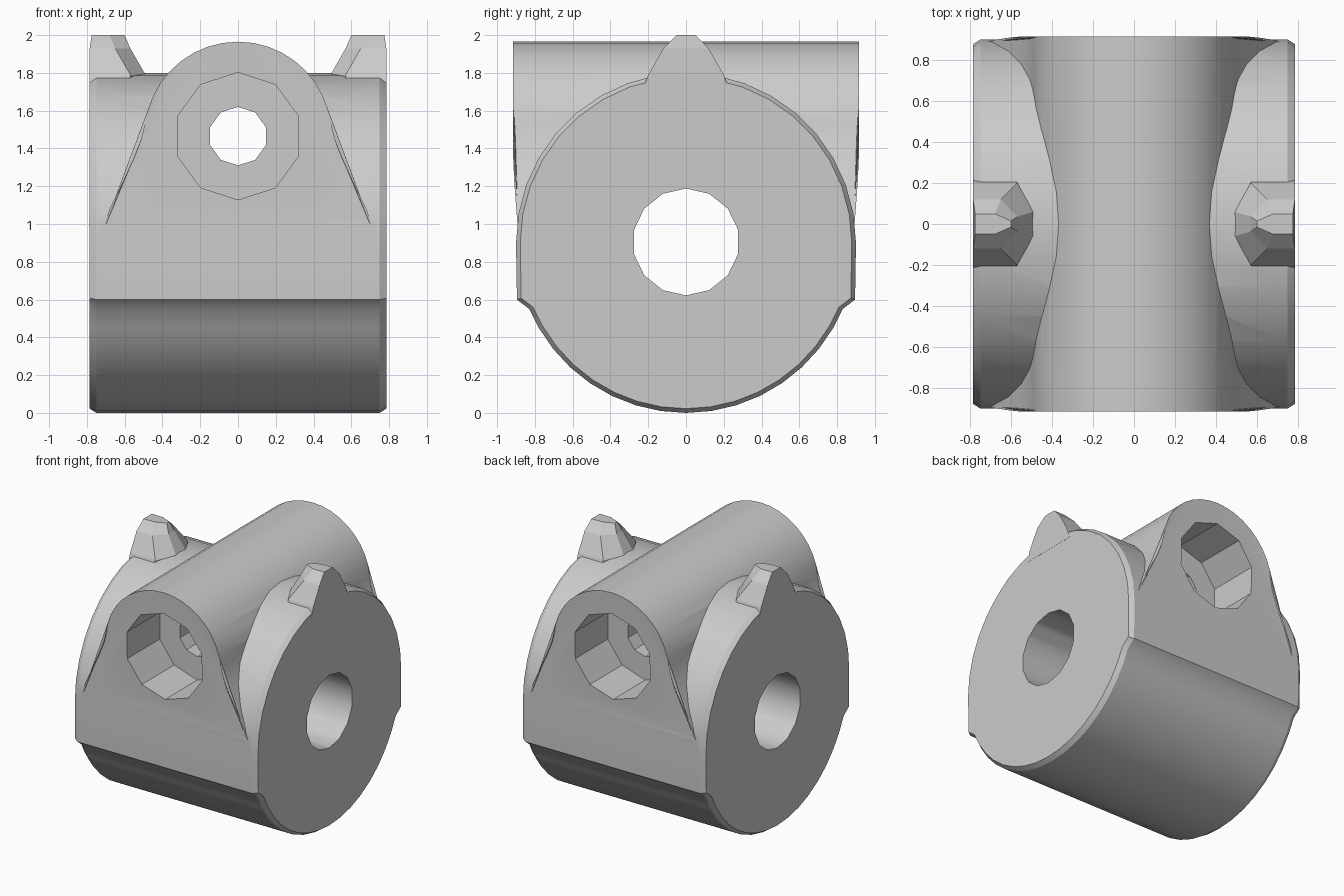
import bpy, bmesh
from math import sin, cos, radians, tau
from mathutils import Vector

cube = bpy.data.objects.get("Cube")
if cube:
    bpy.data.objects.remove(cube)

grey = bpy.data.materials.new("plain grey")
grey.use_nodes = True
colour = (0.6, 0.6, 0.6, 1)
grey.diffuse_color = colour
grey.node_tree.nodes["Principled BSDF"].inputs["Base Color"].default_value = colour


def loft(name, rings):
    """Skin a list of equal-length point rings and cap both ends."""
    bm = bmesh.new()
    loops = [[bm.verts.new(p) for p in ring] for ring in rings]
    n = len(loops[0])
    for a, b in zip(loops, loops[1:]):
        for i in range(n):
            j = (i + 1) % n
            bm.faces.new((a[i], a[j], b[j], b[i]))
    caps = [bm.faces.new(loops[0]), bm.faces.new(loops[-1])]
    bmesh.ops.triangulate(bm, faces=caps)
    bmesh.ops.recalc_face_normals(bm, faces=bm.faces)
    mesh = bpy.data.meshes.new(name)
    bm.to_mesh(mesh)
    bm.free()
    mesh.materials.append(grey)
    obj = bpy.data.objects.new(name, mesh)
    bpy.context.collection.objects.link(obj)
    return obj


def arc(r, centre, start, end, steps):
    angles = [radians(start + (end - start) * i / steps) for i in range(steps + 1)]
    return [(r * cos(a), centre + r * sin(a)) for a in angles]


def circle(r, centre, n):
    return [(r * sin(tau * i / n), centre + r * cos(tau * i / n)) for i in range(n)]


def along_x(x, section):
    return [(x, y, z) for y, z in section]


def along_y(y, section):
    return [(x, y, z) for x, z in section]


# Drum body: round top, upright flanks, small step, round belly
flank = [(0.895, 0.6), (0.83, 0.55)]
section = (arc(0.9, 0.9, 0, 180, 18) + [(-y, z) for y, z in flank]
           + arc(0.9, 0.9, 210, 330, 14) + flank[::-1])
inner = [(y * 0.975, 0.9 + (z - 0.9) * 0.975) for y, z in section]
body = loft("drum_body", [along_x(-0.785, inner), along_x(-0.75, section),
                          along_x(0.75, section), along_x(0.785, inner)])

# Cross tube with flared skirt that fades into the drum
skirt = [(0.51, 1.45), (0.55, 1.35), (0.61, 1.22), (0.68, 1.08), (0.74, 0.9)]
tube_section = ([(-x, z) for x, z in skirt[::-1]] + arc(0.495, 1.47, 174, 6, 18) + skirt)


def tube_end(side):
    return [(x, side * (0.915 - 0.03 * max(0, min(1, (1.3 - z) / 0.4))), z)
            for x, z in tube_section]


tube = loft("cross_tube", [tube_end(-1), tube_end(1)])

# Cutters: axle bore and stepped cross bore
axle = loft("axle_cutter", [along_x(x, circle(0.283, 0.905, 14)) for x in (-1, 1)])
steps = [(-1, 0.337), (-0.5, 0.337), (-0.5, 0.155), (0.5, 0.155), (0.5, 0.337), (1, 0.337)]
bore = loft("bore_cutter", [along_y(y, circle(r, 1.465, 10)) for y, r in steps])

for tool, operation in ((tube, 'UNION'), (axle, 'DIFFERENCE'), (bore, 'DIFFERENCE')):
    mod = body.modifiers.new(tool.name, 'BOOLEAN')
    mod.object = tool
    mod.operation = operation
    mod.solver = 'EXACT'
bpy.context.view_layer.update()
result = bpy.data.meshes.new_from_object(
    body.evaluated_get(bpy.context.evaluated_depsgraph_get()))
body.modifiers.clear()
body.data = result
for tool in (tube, axle, bore):
    bpy.data.objects.remove(tool)

bpy.ops.object.select_all(action='DESELECT')
body.select_set(True)
bpy.context.view_layer.objects.active = body
bpy.ops.object.shade_smooth_by_angle(angle=radians(28))

# Faceted lugs on the rims: (height, inner x, outer x, half depth)
levels = [(1.7, 0.5, 0.786, 0.23), (1.79, 0.49, 0.786, 0.2),
          (1.93, 0.57, 0.785, 0.12), (2.0, 0.6, 0.775, 0.05)]
for side, label in ((1, "left"), (-1, "right")):
    rings = []
    for z, a, b, d in levels:
        m = a + 0.08
        rings.append([(side * x, y, z) for x, y in
                      ((b, -d), (b, d), (m, d), (a, d * 0.3), (a, -d * 0.3), (m, -d))])
    loft(label + "_lug", rings)
